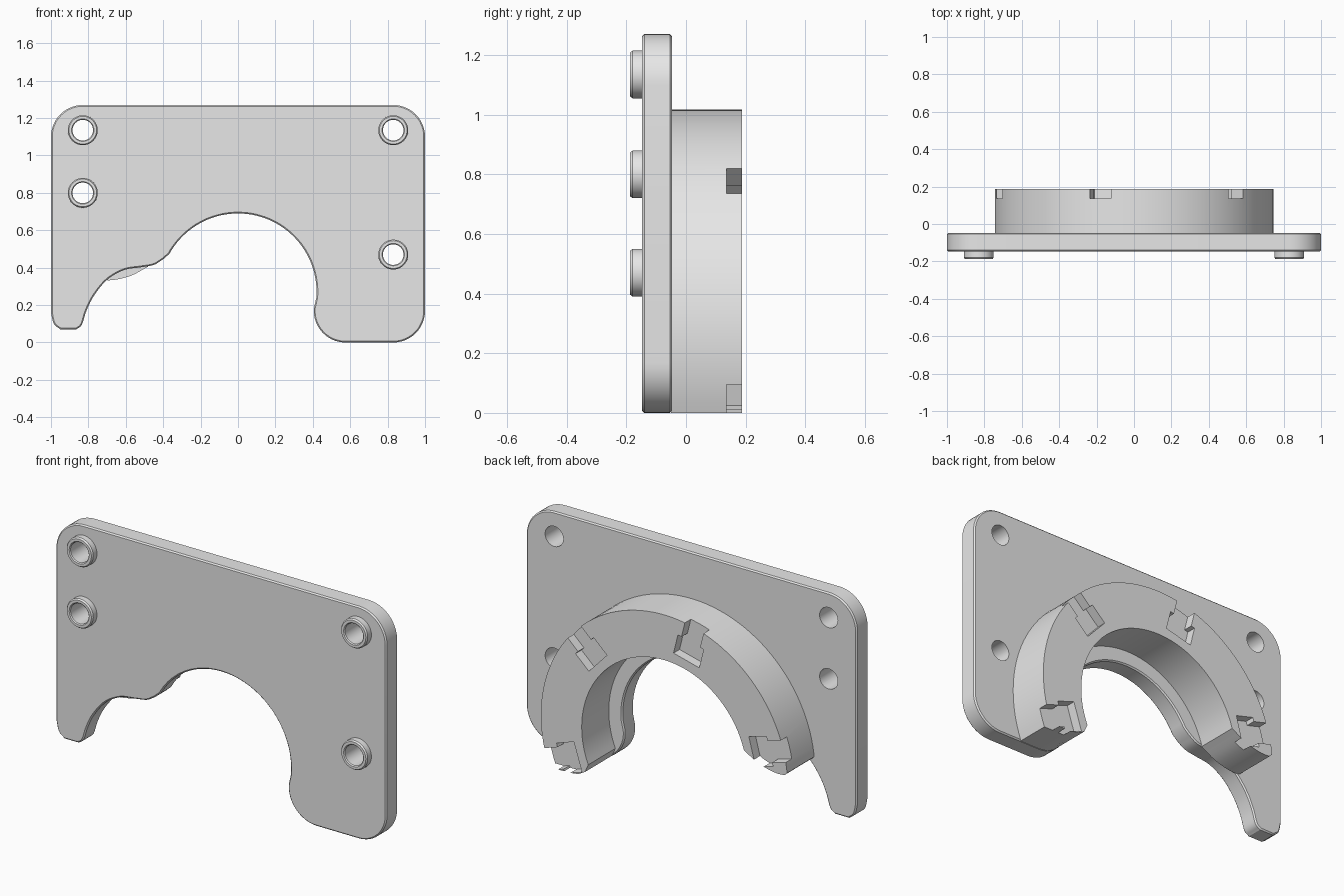
import bpy
import bmesh
from math import sin, cos, radians, pi
from mathutils import Vector

if "Cube" in bpy.data.objects:
    bpy.data.objects.remove(bpy.data.objects["Cube"], do_unlink=True)

grey = bpy.data.materials.new("light_grey")
grey.use_nodes = True
grey.diffuse_color = (0.8, 0.8, 0.8, 1)
grey.node_tree.nodes["Principled BSDF"].inputs["Base Color"].default_value = (0.8, 0.8, 0.8, 1)

RING_Z = 0.27                  # height of the ring axis
PLATE_FRONT, PLATE_BACK = -0.147, -0.047
BOSS_FRONT, RING_BACK = -0.187, 0.187
HOLES = [(-0.83, 1.135), (-0.83, 0.8), (0.83, 1.135), (0.83, 0.47)]


def arc(cx, cz, r, a0, a1, steps=12):
    angles = [radians(a0 + (a1 - a0) * i / steps) for i in range(steps + 1)]
    return [(cx + r * cos(a), cz + r * sin(a)) for a in angles]


def smooth_path(points, steps=5):
    """Catmull-Rom curve through the points."""
    p = [Vector(q) for q in points]
    p = [2 * p[0] - p[1]] + p + [2 * p[-1] - p[-2]]
    out = []
    for a, b, c, d in zip(p, p[1:], p[2:], p[3:]):
        for i in range(steps):
            t = i / steps
            out.append(tuple(0.5 * (2 * b + (c - a) * t + (2 * a - 5 * b + 4 * c - d) * t * t
                                    + (3 * b - a - 3 * c + d) * t ** 3)))
    return out + [tuple(points[-1])]


def finish(name, bm):
    bmesh.ops.recalc_face_normals(bm, faces=bm.faces)
    mesh = bpy.data.meshes.new(name)
    bm.to_mesh(mesh)
    bm.free()
    mesh.materials.append(grey)
    obj = bpy.data.objects.new(name, mesh)
    bpy.context.collection.objects.link(obj)
    return obj


def extrude(name, outlines, y0, y1):
    """Prisms along y from (x, z) outlines."""
    bm = bmesh.new()
    for outline in outlines:
        face = bm.faces.new([bm.verts.new((x, y0, z)) for x, z in outline])
        geom = bmesh.ops.extrude_face_region(bm, geom=[face])["geom"]
        moved = [v for v in geom if isinstance(v, bmesh.types.BMVert)]
        bmesh.ops.translate(bm, verts=moved, vec=(0, y1 - y0, 0))
    return finish(name, bm)


def select_only(obj):
    bpy.ops.object.select_all(action="DESELECT")
    obj.select_set(True)
    bpy.context.view_layer.objects.active = obj


def chamfer(obj, width):
    select_only(obj)
    mod = obj.modifiers.new("chamfer", "BEVEL")
    mod.width, mod.segments, mod.angle_limit = width, 1, radians(60)
    bpy.ops.object.modifier_apply(modifier=mod.name)


def cut(obj, cutter):
    cutter.hide_render = True
    select_only(obj)
    mod = obj.modifiers.new("cut", "BOOLEAN")
    mod.operation, mod.solver, mod.object = "DIFFERENCE", "EXACT", cutter
    bpy.ops.object.modifier_apply(modifier=mod.name)
    bpy.data.objects.remove(cutter, do_unlink=True)


def shade(obj):
    select_only(obj)
    bpy.ops.object.shade_smooth_by_angle(angle=radians(30))


# Mounting plate: rounded corners, slim finger, arched opening and round foot
finger = smooth_path([(-1, 0.16), (-0.985, 0.1), (-0.95, 0.07)], 4)
finger += smooth_path([(-0.865, 0.07), (-0.835, 0.095), (-0.81, 0.17), (-0.77, 0.25),
                       (-0.7, 0.335), (-0.61, 0.387), (-0.52, 0.402), (-0.45, 0.415),
                       (-0.4, 0.445)])
outline = (arc(0.83, 0.17, 0.17, 270, 360) + arc(0.83, 1.1, 0.17, 0, 90)
           + arc(-0.83, 1.1, 0.17, 90, 180) + finger
           + arc(0, RING_Z, 0.42, 151, -4, 48) + arc(0.575, 0.17, 0.17, 176, 270))
plate = extrude("mounting_plate", [outline], PLATE_FRONT, PLATE_BACK)
chamfer(plate, 0.007)
cut(plate, extrude("hole_cutter", [arc(x, z, 0.055, 0, 352.5, 47) for x, z in HOLES], -0.3, 0.1))
shade(plate)

# Half ring on the back, with a shallow curved end on one side
ring_end = smooth_path([(-0.742, 0.35), (-0.72, 0.335), (-0.66, 0.335),
                        (-0.57, 0.358), (-0.482, 0.405)])
ring_outline = (arc(0, RING_Z, 0.747, -21.2, 173, 64) + ring_end
                + arc(0, RING_Z, 0.5, 163, -23, 56)
                + [(0.48, 0.03), (0.52, 0.008), (0.575, 0)])
ring = extrude("half_ring", [ring_outline], PLATE_BACK - 0.003, RING_BACK)


# Four T-shaped pockets in the ring's back face
def pocket(angle):
    a = radians(angle)
    tee = [(0.55, -0.08), (0.66, -0.08), (0.66, -0.058), (0.8, -0.058),
           (0.8, 0.058), (0.66, 0.058), (0.66, 0.08), (0.55, 0.08)]
    return [(r * cos(a) - t * sin(a), RING_Z + r * sin(a) + t * cos(a)) for r, t in tee]


cut(ring, extrude("pocket_cutter", [pocket(a) for a in (-18, 43, 104, 165)], 0.135, 0.3))
shade(ring)

# Raised bosses around the holes
for i, (x, z) in enumerate(HOLES):
    profile = [(0.055, PLATE_FRONT + 0.005), (0.08, PLATE_FRONT + 0.005),
               (0.08, BOSS_FRONT + 0.008), (0.074, BOSS_FRONT),
               (0.06, BOSS_FRONT), (0.055, BOSS_FRONT + 0.005)]
    bm = bmesh.new()
    verts = [bm.verts.new((x + r, y, z)) for r, y in profile]
    edges = [bm.edges.new((v, verts[k - 1])) for k, v in enumerate(verts)]
    bmesh.ops.spin(bm, geom=verts + edges, cent=(x, 0, z), axis=(0, 1, 0),
                   angle=2 * pi, steps=48, use_merge=True)
    bmesh.ops.remove_doubles(bm, verts=bm.verts, dist=0.0001)
    shade(finish(f"boss_{i + 1}", bm))
